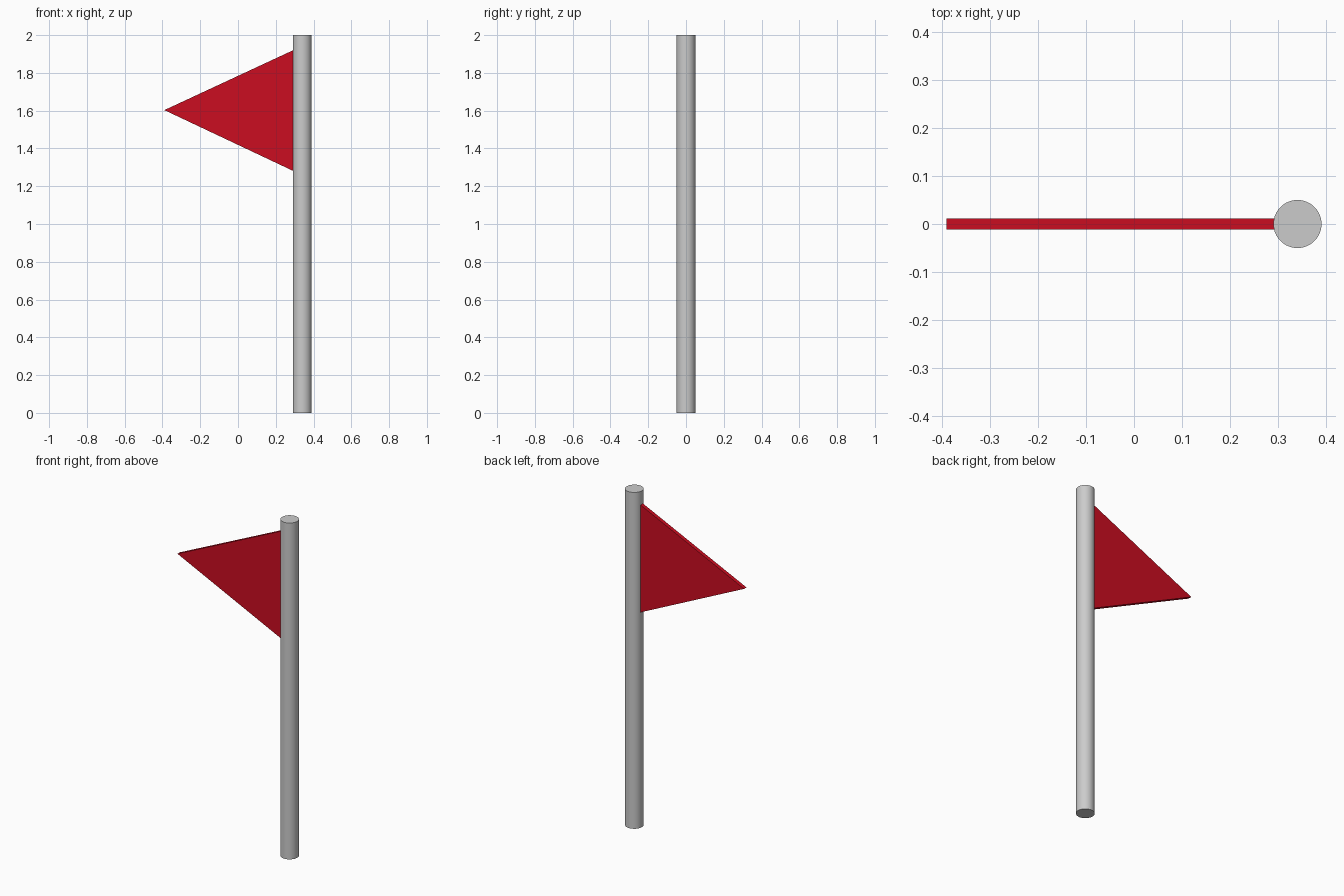
import bpy, bmesh, math

if "Cube" in bpy.data.objects:
    bpy.data.objects.remove(bpy.data.objects["Cube"])

# Pole: smooth-sided cylinder standing on the ground
bpy.ops.mesh.primitive_cylinder_add(vertices=64, radius=0.05, depth=2, location=(0.34, 0, 1))
pole = bpy.context.object
pole.name = "pole"
bpy.ops.object.shade_smooth_by_angle(angle=math.radians(30))

# Pennant: triangular profile extruded to a thin slab, just touching the pole
half = 0.0115
bm = bmesh.new()
face = bm.faces.new([bm.verts.new((x, -half, z))
                     for x, z in ((-0.39, 1.603), (0.292, 1.281), (0.292, 1.92))])
new = bmesh.ops.extrude_face_region(bm, geom=[face])["geom"]
bmesh.ops.translate(bm, vec=(0, 2 * half, 0),
                    verts=[g for g in new if isinstance(g, bmesh.types.BMVert)])
bmesh.ops.recalc_face_normals(bm, faces=bm.faces)
mesh = bpy.data.meshes.new("pennant")
bm.to_mesh(mesh)
bm.free()
pennant = bpy.data.objects.new("pennant", mesh)
bpy.context.collection.objects.link(pennant)

# Red cloth colour
red = bpy.data.materials.new("red_cloth")
red.diffuse_color = (0.6, 0.004, 0.015, 1)
red.use_nodes = True
red.node_tree.nodes["Principled BSDF"].inputs["Base Color"].default_value = red.diffuse_color
mesh.materials.append(red)
